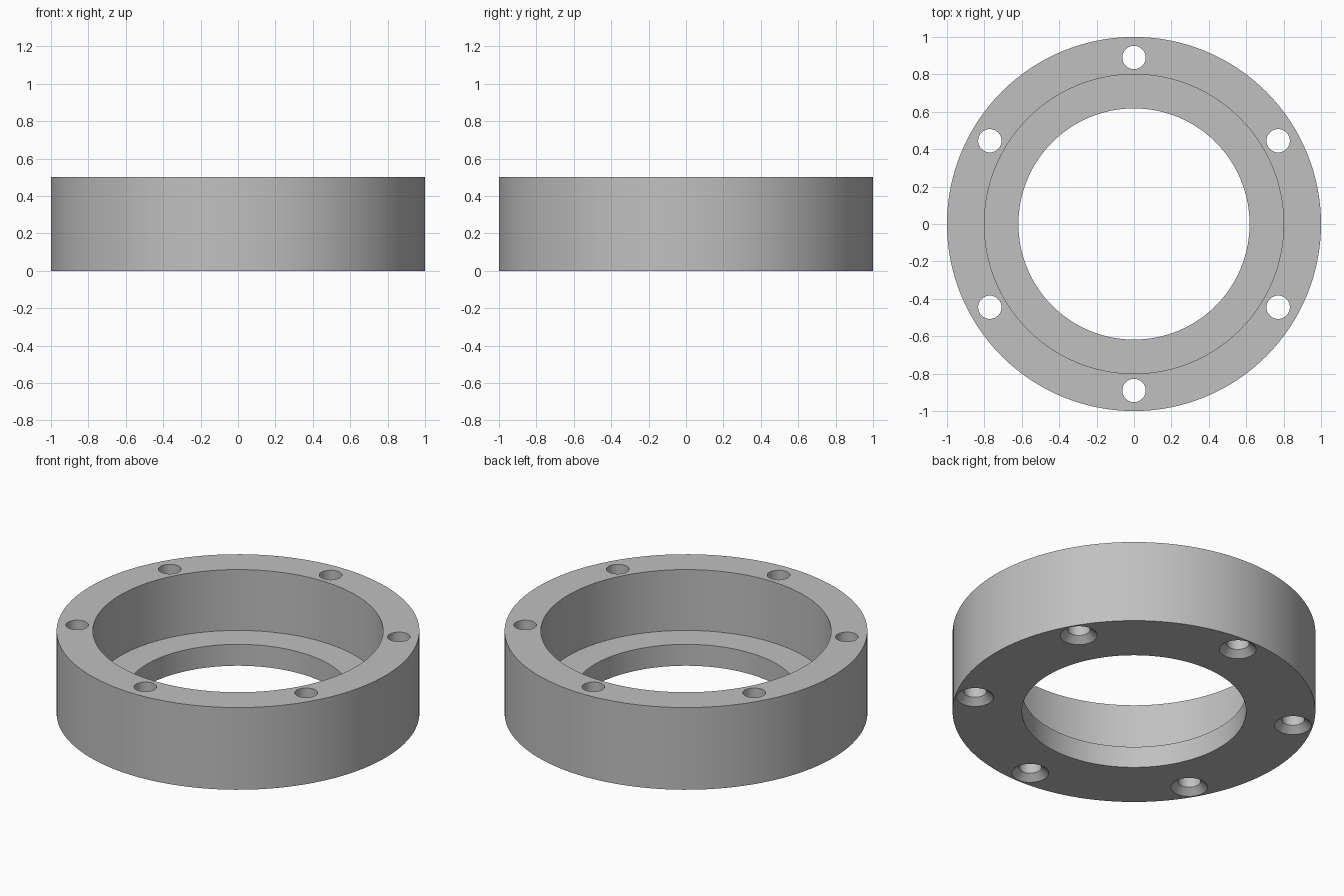
import bpy, bmesh, math
from mathutils import Matrix, Vector

if "Cube" in bpy.data.objects:
    bpy.data.objects.remove(bpy.data.objects["Cube"])

metal = bpy.data.materials.new("grey_metal")
metal.diffuse_color = (0.53, 0.53, 0.53, 1)
metal.use_nodes = True
metal.node_tree.nodes["Principled BSDF"].inputs["Base Color"].default_value = metal.diffuse_color


def lathe(name, profile, steps, centre=(0, 0), on_axis=False):
    """Revolve (radius, z) points about z; closed ring or solid ending on the axis."""
    bm = bmesh.new()
    verts = [bm.verts.new((r, 0, z)) for r, z in profile]
    pairs = list(zip(verts, verts[1:])) + ([] if on_axis else [(verts[-1], verts[0])])
    edges = [bm.edges.new(p) for p in pairs]
    bmesh.ops.spin(bm, geom=verts + edges, cent=(0, 0, 0), axis=(0, 0, 1),
                   angle=2 * math.pi, steps=steps, use_merge=False)
    bmesh.ops.remove_doubles(bm, verts=bm.verts, dist=1e-5)
    bmesh.ops.recalc_face_normals(bm, faces=bm.faces)
    bm.transform(Matrix.Translation(Vector((*centre, 0))))
    mesh = bpy.data.meshes.new(name)
    bm.to_mesh(mesh)
    bm.free()
    mesh.materials.append(metal)
    obj = bpy.data.objects.new(name, mesh)
    bpy.context.collection.objects.link(obj)
    return obj


# Ring with a wide bore above a narrow one, leaving an inner ledge
ring = lathe("flange_ring", [(1, 0), (1, 0.5), (0.8, 0.5), (0.8, 0.13),
                             (0.618, 0.13), (0.618, 0)], 128)
bpy.context.view_layer.objects.active = ring
ring.select_set(True)

# Six bolt holes, countersunk from the underside
HOLE, SINK, DEPTH = 0.0625, 0.102, 0.036
slope = (SINK - HOLE) / DEPTH
for i in range(6):
    a = math.radians(30 + 60 * i)
    cutter = lathe("bolt_hole_cutter",
                   [(0, -0.02), (SINK + 0.02 * slope, -0.02), (HOLE, DEPTH), (HOLE, 0.6), (0, 0.6)],
                   32, (0.89 * math.cos(a), 0.89 * math.sin(a)), on_axis=True)
    cutter.hide_render = True
    mod = ring.modifiers.new("bolt_hole", 'BOOLEAN')
    mod.operation, mod.solver, mod.object = 'DIFFERENCE', 'EXACT', cutter
    bpy.ops.object.modifier_apply(modifier=mod.name)
    bpy.data.objects.remove(cutter)

# Smooth walls, crisp rims
bpy.ops.object.shade_smooth_by_angle(angle=math.radians(30))
